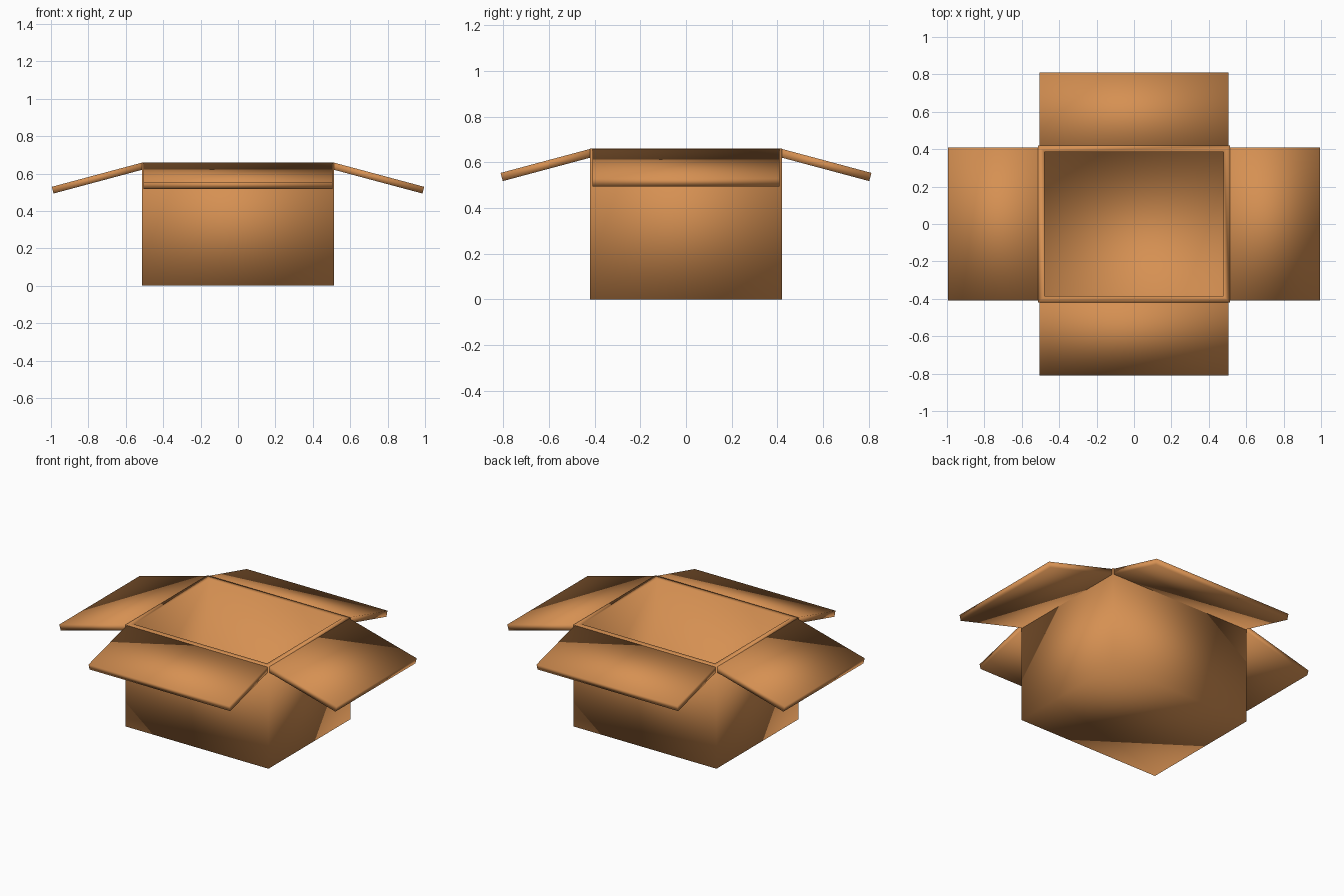
import bpy, bmesh, math
from mathutils import Matrix, Vector

old = bpy.data.objects.get("Cube")
if old:
    bpy.data.objects.remove(old, do_unlink=True)

HALF_X, HALF_Y, HEIGHT = 0.513, 0.42, 0.66
WALL, FLAP_THICK, DROOP = 0.05, 0.037, math.radians(15)

cardboard = bpy.data.materials.new("cardboard brown")
cardboard.use_nodes = True
colour = (0.67, 0.28, 0.085, 1)
cardboard.diffuse_color = colour
cardboard.node_tree.nodes["Principled BSDF"].inputs["Base Color"].default_value = colour


def add_object(name, bm):
    """Turn a bmesh into a smooth-shaded cardboard object."""
    bmesh.ops.recalc_face_normals(bm, faces=bm.faces)
    for face in bm.faces:
        face.smooth = True
    mesh = bpy.data.meshes.new(name)
    bm.to_mesh(mesh)
    bm.free()
    mesh.materials.append(cardboard)
    obj = bpy.data.objects.new(name, mesh)
    bpy.context.collection.objects.link(obj)
    return obj


def block(size, centre):
    bm = bmesh.new()
    bmesh.ops.create_cube(bm, size=1)
    bmesh.ops.scale(bm, vec=size, verts=bm.verts)
    bmesh.ops.translate(bm, vec=centre, verts=bm.verts)
    return bm


# Open box: inset the top into a rim, then push the middle down to the floor
bm = block((2 * HALF_X, 2 * HALF_Y, HEIGHT), (0, 0, HEIGHT / 2))
top = max(bm.faces, key=lambda f: f.calc_center_median().z)
bmesh.ops.inset_region(bm, faces=[top], thickness=WALL)
floor = bmesh.ops.extrude_face_region(bm, geom=[top])["geom"]
bmesh.ops.translate(bm, vec=(0, 0, WALL - HEIGHT),
                    verts=[v for v in floor if isinstance(v, bmesh.types.BMVert)])
if top.is_valid:
    bmesh.ops.delete(bm, geom=[top], context='FACES_ONLY')
add_object("box_body", bm)

# Four flaps hinged on the rim, drooping outwards
flaps = [
    ("left_flap", 0, HALF_X, 0.82, 0.507),
    ("back_flap", 90, HALF_Y, 1.01, 0.412),
    ("right_flap", 180, HALF_X, 0.82, 0.507),
    ("front_flap", 270, HALF_Y, 1.01, 0.412),
]
for name, turn, reach, width, length in flaps:
    bm = block((length, width, FLAP_THICK), (length / 2, 0, -FLAP_THICK / 2))
    hinge = Matrix.Translation(Vector((reach - 0.007, 0, HEIGHT)))
    spin = Matrix.Rotation(math.radians(turn), 4, 'Z')
    bm.transform(spin @ hinge @ Matrix.Rotation(DROOP, 4, 'Y'))
    add_object(name, bm)
